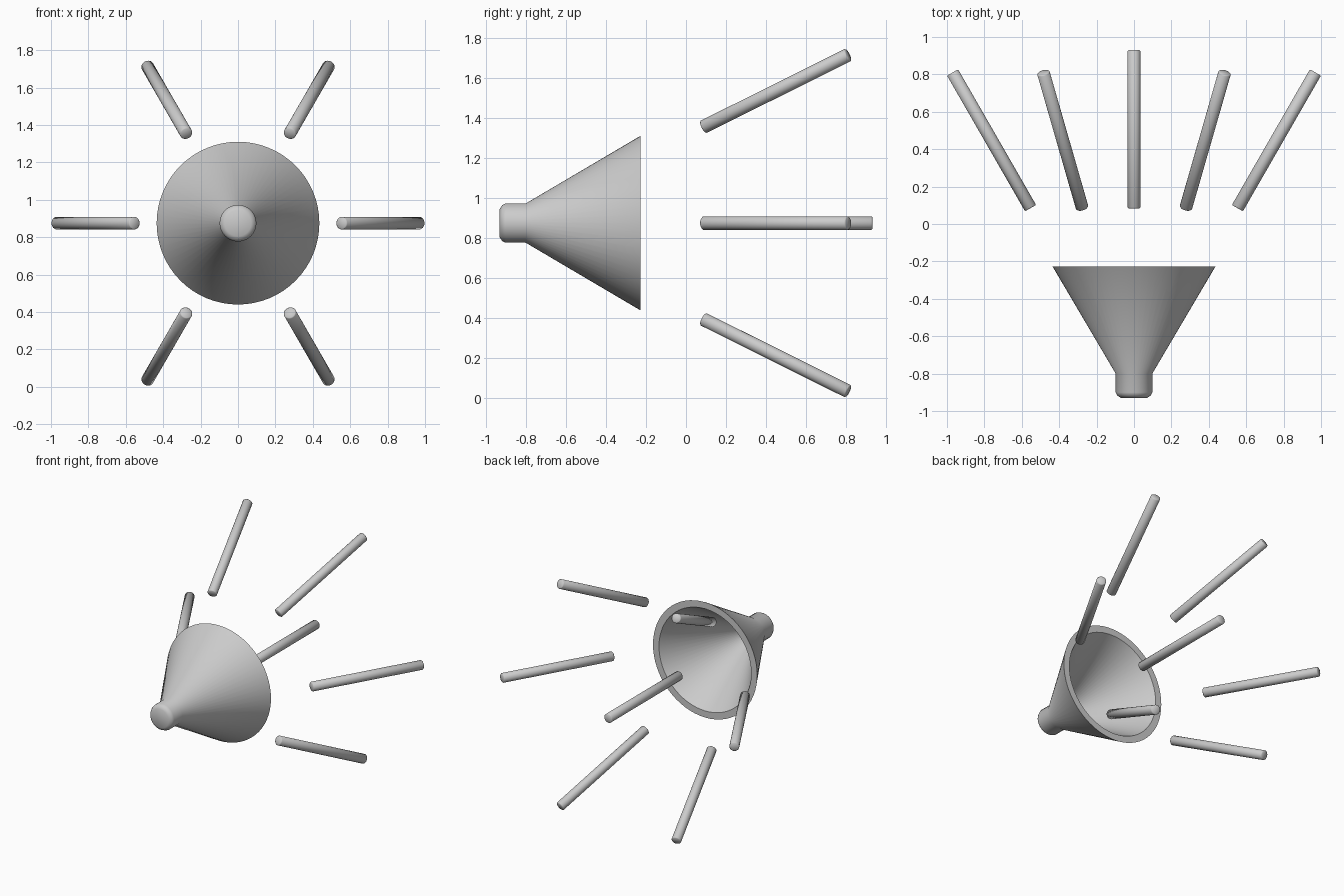
import bpy, bmesh, math
from mathutils import Matrix, Vector

if "Cube" in bpy.data.objects:
    bpy.data.objects.remove(bpy.data.objects["Cube"])

CENTRE_Z = 0.875


def lathe(name, profile, segments, matrix, angle):
    """Spin a (radius, height) profile round local z, then place it with matrix."""
    bm = bmesh.new()
    verts = [bm.verts.new((r, 0, h)) for r, h in profile]
    edges = [bm.edges.new(pair) for pair in zip(verts, verts[1:])]
    bmesh.ops.spin(bm, geom=verts + edges, cent=(0, 0, 0), axis=(0, 0, 1),
                   angle=2 * math.pi, steps=segments, use_duplicate=False)
    bmesh.ops.remove_doubles(bm, verts=bm.verts, dist=0.0001)
    bmesh.ops.recalc_face_normals(bm, faces=bm.faces)
    mesh = bpy.data.meshes.new(name)
    bm.to_mesh(mesh)
    bm.free()
    obj = bpy.data.objects.new(name, mesh)
    bpy.context.collection.objects.link(obj)
    obj.matrix_world = matrix
    bpy.ops.object.select_all(action='DESELECT')
    obj.select_set(True)
    bpy.context.view_layer.objects.active = obj
    bpy.ops.object.shade_smooth_by_angle(angle=math.radians(angle))
    return obj


# Hollow cone with a rounded neck, opening towards +y
shade_profile = [
    (0, -0.93), (0.07, -0.93), (0.09, -0.917), (0.098, -0.9),
    (0.098, -0.8), (0.435, -0.228),
    (0.385, -0.228), (0.048, -0.787), (0.048, -0.88), (0, -0.88),
]
to_y = Matrix.Translation((0, 0, CENTRE_Z)) @ Matrix.Rotation(-math.pi / 2, 4, 'X')
lathe("lamp_cone", shade_profile, 64, to_y, 50)


# Light rays: straight rods between two points
def ray(name, start, end, radius=0.034, bevel=0.005):
    start, end = Vector(start), Vector(end)
    axis = end - start
    length = axis.length
    profile = [(0, 0), (radius - bevel, 0), (radius, bevel),
               (radius, length - bevel), (radius - bevel, length), (0, length)]
    turn = axis.to_track_quat('Z', 'Y').to_matrix().to_4x4()
    lathe(name, profile, 32, Matrix.Translation(start) @ turn, 50)


# Centre ray plus a ring of six spreading outwards
ray("centre_ray", (0, 0.083, CENTRE_Z), (0, 0.93, CENTRE_Z))
for i in range(6):
    a = i * math.pi / 3
    c, s = math.cos(a), math.sin(a)
    ray(f"outer_ray_{i + 1}",
        (0.553 * c, 0.085, CENTRE_Z + 0.553 * s),
        (0.97 * c, 0.81, CENTRE_Z + 0.97 * s))
